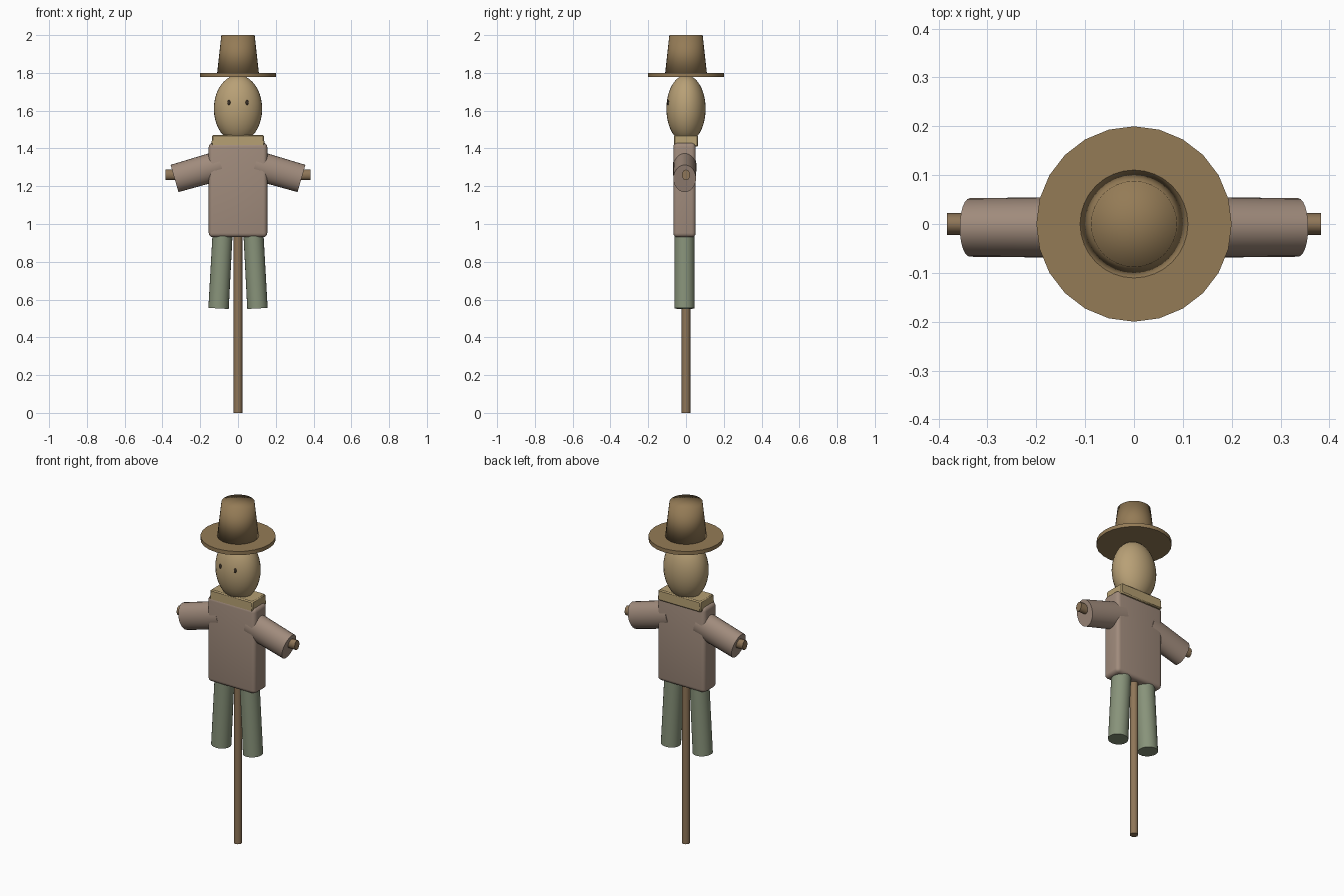
import bpy, bmesh, math
from mathutils import Vector, Matrix

if "Cube" in bpy.data.objects:
    bpy.data.objects.remove(bpy.data.objects["Cube"])


def mat(name, rgb):
    m = bpy.data.materials.new(name)
    lin = [((c / 255 + 0.055) / 1.055) ** 2.4 for c in rgb]
    m.diffuse_color = (*lin, 1)
    m.use_nodes = True
    m.node_tree.nodes["Principled BSDF"].inputs["Base Color"].default_value = m.diffuse_color
    return m


STRAW = mat("sacking", (184, 160, 118))
COLLAR = mat("collar_straw", (180, 158, 114))
HAT = mat("hat_brown", (148, 123, 86))
WOOD = mat("wood", (143, 118, 88))
SHIRT = mat("shirt", (160, 139, 124))
TROUSERS = mat("trousers", (136, 147, 122))
DARK = mat("eye_dark", (62, 52, 42))


def finish(name, bm, material, angle=40):
    bmesh.ops.recalc_face_normals(bm, faces=bm.faces)
    me = bpy.data.meshes.new(name)
    bm.to_mesh(me)
    bm.free()
    ob = bpy.data.objects.new(name, me)
    bpy.context.collection.objects.link(ob)
    me.materials.append(material)
    if angle:
        bpy.ops.object.select_all(action='DESELECT')
        ob.select_set(True)
        bpy.context.view_layer.objects.active = ob
        if angle >= 180:
            bpy.ops.object.shade_smooth()
        else:
            bpy.ops.object.shade_smooth_by_angle(angle=math.radians(angle))
    return ob


def tube(name, a, b, r1, r2, material, sides=24, squash=1.0, angle=40, fan=False):
    """Capped cylinder or cone from a to b; squash scales its depth in y."""
    a, b = Vector(a), Vector(b)
    bm = bmesh.new()
    bmesh.ops.create_cone(bm, cap_ends=True, cap_tris=fan, segments=sides,
                          radius1=r1, radius2=r2, depth=(b - a).length)
    rot = Vector((0, 0, 1)).rotation_difference((b - a).normalized()).to_matrix().to_4x4()
    m = Matrix.Translation((a + b) / 2) @ Matrix.Diagonal((1, squash, 1, 1)) @ rot
    bmesh.ops.transform(bm, matrix=m, verts=bm.verts)
    return finish(name, bm, material, angle)


def ball(name, centre, radii, material, u=32, v=20):
    bm = bmesh.new()
    bmesh.ops.create_uvsphere(bm, u_segments=u, v_segments=v, radius=1)
    m = Matrix.Translation(centre) @ Matrix.Diagonal((*radii, 1))
    bmesh.ops.transform(bm, matrix=m, verts=bm.verts)
    return finish(name, bm, material, 180)


def box(name, centre, size, material, bevel, segs, taper=1.0):
    bm = bmesh.new()
    bmesh.ops.create_cube(bm, size=1)
    for v in bm.verts:
        if v.co.z > 0:
            v.co.x *= taper
            v.co.y *= taper
    m = Matrix.Translation(centre) @ Matrix.Diagonal((*size, 1))
    bmesh.ops.transform(bm, matrix=m, verts=bm.verts)
    bmesh.ops.bevel(bm, geom=bm.edges[:], offset=bevel, segments=segs,
                    profile=0.5, affect='EDGES')
    return finish(name, bm, material, 40)


# Wooden frame
tube("upright_pole", (0, 0, 0), (0, 0, 1.5), 0.0225, 0.0225, WOOD, 12)
tube("cross_pole", (-0.383, 0, 1.26), (0.383, 0, 1.26), 0.028, 0.028, WOOD, 12, 0.79)

# Shirt body and collar
box("shirt_body", (0, -0.008, 1.18), (0.31, 0.118, 0.5), SHIRT, 0.022, 4)
box("collar", (0, 0, 1.44), (0.282, 0.13, 0.062), COLLAR, 0.006, 1, 0.97)

# Sleeves, trouser legs and eyes on both sides
for side, s in (("left", -1), ("right", 1)):
    tube(side + "_sleeve", (s * 0.09, -0.007, 1.312), (s * 0.336, -0.007, 1.241),
         0.078, 0.075, SHIRT, 24, 0.8)
    tube(side + "_trouser_leg", (s * 0.08, -0.008, 0.98), (s * 0.103, -0.008, 0.553),
         0.053, 0.054, TROUSERS, 24)
    ball(side + "_eye", (s * 0.048, -0.095, 1.643), (0.008, 0.006, 0.014), DARK, 12, 8)

# Head
ball("head", (0, 0, 1.61), (0.128, 0.104, 0.178), STRAW)

# Hat
tube("hat_brim", (0, 0, 1.778), (0, 0, 1.8), 0.2, 0.2, HAT, 24, angle=30)
tube("hat_crown", (0, 0, 1.795), (0, 0, 2.0), 0.111, 0.088, HAT, 32, angle=180, fan=True)
